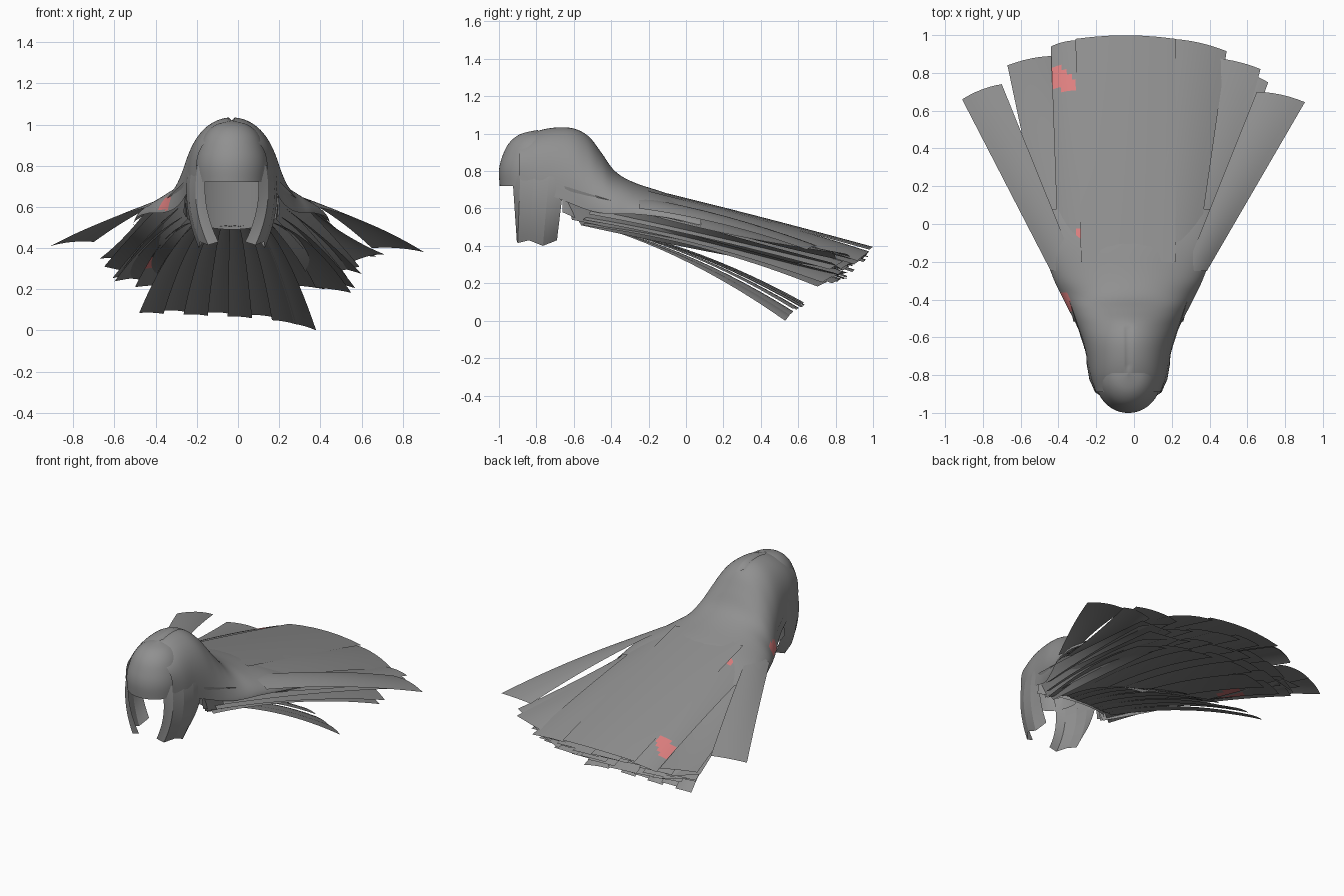
import bpy, math, random
from mathutils import Vector as V

if "Cube" in bpy.data.objects:
    bpy.data.objects.remove(bpy.data.objects["Cube"])

random.seed(4)
CX = -0.03  # centre line of the head


def material(name, rgb):
    m = bpy.data.materials.new(name)
    m.diffuse_color = (*rgb, 1)
    m.use_nodes = True
    m.node_tree.nodes["Principled BSDF"].inputs["Base Color"].default_value = m.diffuse_color
    return m


GREY = material("hair_grey", (0.28, 0.28, 0.28))
PINK = material("accent_pink", (0.75, 0.22, 0.22))


def sheet(name, rows, accent=None):
    """Surface through equal-length rows of points."""
    n = len(rows[0])
    verts = [p for r in rows for p in r]
    faces = [(i * n + j, i * n + j + 1, (i + 1) * n + j + 1, (i + 1) * n + j)
             for i in range(len(rows) - 1) for j in range(n - 1)]
    me = bpy.data.meshes.new(name)
    me.from_pydata(verts, [], faces)
    me.update()
    if sum(p.normal.z * p.area for p in me.polygons) < 0:
        me.flip_normals()
    me.materials.append(GREY)
    if accent:
        me.materials.append(PINK)
        for p in me.polygons:
            p.material_index = int(accent(p.center))
    me.shade_smooth()
    ob = bpy.data.objects.new(name, me)
    bpy.context.collection.objects.link(ob)
    return ob


def panel(name, ra, rb, ta, tb, bulge=(0, 0, 0.015), crown=0.01, rows=12, cols=6, accent=None):
    """Curved strand between two root points and two tip points."""
    ra, rb, ta, tb, bulge = map(V, (ra, rb, ta, tb, bulge))
    out = []
    for i in range(rows + 1):
        t = i / rows
        a = ra.lerp(ta, t) + bulge * 4 * t * (1 - t)
        b = rb.lerp(tb, t) + bulge * 4 * t * (1 - t)
        row = []
        for j in range(cols + 1):
            s = j / cols
            p = a.lerp(b, s)
            p.z += crown * 4 * s * (1 - s)
            p.y += crown * 5 * s * (1 - s) * t
            row.append(p)
        out.append(row)
    return sheet(name, out, accent)


def spline(pts, steps):
    """Catmull-Rom interpolation of number tuples."""
    out = []
    for i in range(len(pts) - 1):
        p = [pts[max(i - 1, 0)], pts[i], pts[i + 1], pts[min(i + 2, len(pts) - 1)]]
        for k in range(steps):
            t = k / steps
            out.append(tuple(0.5 * (2 * b + (c - a) * t + (2 * a - 5 * b + 4 * c - d) * t * t
                                    + (3 * b - a - 3 * c + d) * t ** 3) for a, b, c, d in zip(*p)))
    return out + [pts[-1]]


# Crown flowing into the cape: y, top z, half width, edge z, arch power
sections = [(-0.89, 0.965, 0.172, 0.76, 0.7), (-0.8, 1.012, 0.203, 0.70, 0.7),
            (-0.7, 1.033, 0.222, 0.66, 0.72), (-0.6, 1.028, 0.248, 0.62, 0.85),
            (-0.52, 0.985, 0.282, 0.59, 1.2), (-0.45, 0.895, 0.318, 0.575, 1.4),
            (-0.38, 0.80, 0.353, 0.57, 1.35), (-0.28, 0.74, 0.40, 0.57, 1.2),
            (-0.1, 0.68, 0.46, 0.55, 1.1), (0.08, 0.61, 0.48, 0.51, 1.0)]
rows = []
for y, zt, hw, ze, p in spline(sections, 5):
    row = []
    for j in range(49):
        a = math.pi * (j / 48 - 0.5)
        z = ze + (zt - ze) * max(math.cos(a), 0) ** p
        if -0.78 < y < -0.54 and j == 24:  # centre parting
            z -= 0.015
        row.append(V((CX + hw * math.sin(a), y, z)))
    rows.append(row)
sheet("crown", rows, accent=lambda c: c.x < -0.315 and -0.46 < c.y < -0.37 and 0.585 < c.z < 0.65)

# Rounded fringe across the forehead
fringe = spline([(0, 1.02), (0.45, 0.998), (0.75, 0.948), (0.93, 0.87), (1, 0.8), (0.98, 0.72)], 5)
rows = []
for r, z in fringe:
    row = []
    for j in range(37):
        a = math.radians(-90 + 180 * j / 36)
        row.append(V((CX + 0.178 * r * math.sin(a), -0.79 - 0.21 * r * max(math.cos(a), 0) ** 0.9, z)))
    rows.append(row)
sheet("fringe", rows)

# Nape wall closing the back of the head
rows = []
for i in range(9):
    t = i / 8
    row = []
    for j in range(25):
        a = math.pi * (j / 24 - 0.5)
        c = math.cos(a)
        row.append(V((CX + (0.215 + 0.02 * t) * math.sin(a), -0.66 + (0.16 + 0.04 * t) * c,
                      0.76 * (1 - t) + (0.58 - 0.09 * c) * t)))
    rows.append(row)
sheet("nape", rows)

# Side locks framing the face: offset and y at the top; offset, y and z at the tip
top = [(0.12, -0.93), (0.165, -0.885), (0.19, -0.81), (0.208, -0.73), (0.222, -0.645)]
tip = [(0.065, -0.905, 0.43), (0.115, -0.90, 0.415), (0.155, -0.84, 0.43),
       (0.16, -0.765, 0.40), (0.14, -0.69, 0.43)]
for side, label in ((-1, "left"), (1, "right")):
    for k in range(4):
        (xa, ya), (xb, yb) = top[k], top[k + 1]
        (ua, va, wa), (ub, vb, wb) = tip[k], tip[k + 1]
        panel(f"side_lock_{label}_{k + 1}",
              (CX + side * xa, ya, 0.80), (CX + side * xb, yb, 0.80),
              (CX + side * ua, va, wa), (CX + side * ub, vb, wb),
              bulge=(side * 0.032, 0, 0), crown=0, cols=4)

# Broad upper cape panels
panel("cape_centre", (-0.28, -0.2, 0.69), (0.22, -0.2, 0.69), (-0.31, 0.98, 0.38), (0.22, 0.98, 0.38),
      bulge=(0, 0, 0.005), crown=0.015)


def pink_patch(c):
    tail = 0.71 < c.y < 0.83 - max(0, c.x + 0.38) and c.x < -0.31
    fleck = -0.1 < c.y < -0.02 and -0.305 < c.x < -0.275
    return tail or fleck


# The left inner panel has a plain backing just beneath it
for name, dz, rule in (("cape_left_inner", 0, pink_patch), ("cape_left_backing", -0.006, None)):
    panel(name, (-0.40, -0.2, 0.63 + dz), (-0.2, -0.2, 0.69 + dz), (-0.44, 0.94, 0.335 + dz),
          (-0.27, 0.97, 0.37 + dz), rows=40, cols=20, accent=rule)
panel("cape_right_inner", (0.15, -0.2, 0.69), (0.33, -0.2, 0.635), (0.2, 0.98, 0.37), (0.49, 0.915, 0.32))
panel("cape_left_outer", (-0.45, -0.2, 0.575), (-0.28, -0.2, 0.66), (-0.67, 0.84, 0.35), (-0.41, 0.89, 0.325),
      bulge=(0, 0, -0.015))
panel("cape_right_outer", (0.22, -0.2, 0.66), (0.39, -0.2, 0.575), (0.40, 0.88, 0.33), (0.67, 0.82, 0.36),
      bulge=(0, 0, -0.015))
panel("cape_right_under", (0.30, -0.2, 0.60), (0.38, -0.2, 0.565), (0.55, 0.80, 0.33), (0.71, 0.75, 0.37),
      bulge=(0, 0, -0.015))

# Flyaway wings at both sides
panel("wing_left", (-0.44, -0.25, 0.60), (-0.30, -0.25, 0.66), (-0.91, 0.66, 0.41), (-0.70, 0.74, 0.43))
panel("wing_right", (0.27, -0.25, 0.66), (0.385, -0.25, 0.60), (0.65, 0.70, 0.40), (0.905, 0.645, 0.38),
      bulge=(0, 0, 0.025))


# Fanned layers underneath: each is an arch of overlapping strands
def fan(name, n, root, tips, bulge):
    rhw, ry, rzc, rze = root
    x0, x1, yc, ye, zc, ze = tips

    def root_at(s):
        c = max(0, 1 - (2 * s - 1) ** 2)
        return V((CX + rhw * (2 * s - 1), ry - 0.1 + 0.1 * c, rze + (rzc - rze) * c))

    def tip_at(s):
        c = 1 - (2 * s - 1) ** 2
        return V((x0 + (x1 - x0) * s, ye + (yc - ye) * c, ze + (zc - ze) * c))

    for k in range(n):
        a, b = max(0, (k - 0.15) / n), min(1, (k + 1.15) / n)
        j = V((0, random.uniform(-0.05, 0.03), random.uniform(-0.02, 0.015)))
        panel(f"{name}_{k + 1}", root_at(a), root_at(b), tip_at(a) + j,
              tip_at(b) + j + V((0, 0, -0.008)), bulge=(0, 0, bulge), crown=0.004, rows=20, cols=6,
              accent=lambda c: -0.445 < c.x < -0.375 and 0.305 < c.z < 0.358 and c.y < 0.6)


fan("upper_layer", 8, (0.29, -0.42, 0.68, 0.57), (-0.61, 0.60, 0.95, 0.80, 0.34, 0.27), 0.015)
fan("middle_layer", 8, (0.26, -0.45, 0.60, 0.54), (-0.60, 0.57, 0.88, 0.74, 0.29, 0.23), 0.03)
fan("inner_layer", 7, (0.24, -0.46, 0.54, 0.51), (-0.50, 0.55, 0.84, 0.74, 0.23, 0.20), 0.045)

# Lowest trailing strands
N = 8
for k in range(N):
    a, b = k / N, (k + 1.1) / N if k < N - 1 else 1
    drop = 0.015 * (k % 2) if 0 < k < N - 1 else 0

    def low(s):
        return V((-0.48 + 0.86 * s, 0.63 - 0.10 * s * s, 0.085 - 0.035 * s - 0.05 * s ** 6 + drop))

    panel(f"trailing_strand_{k + 1}", (CX - 0.19 + 0.36 * a, -0.47, 0.505), (CX - 0.19 + 0.36 * b, -0.47, 0.505),
          low(a), low(b), bulge=(0, 0, 0.05), crown=0.004, cols=4)

# Side drapes closing the flanks: upright at the neck, flattening towards the tips
for side, label in ((-1, "left"), (1, "right")):
    for k in range(2):
        panel(f"side_drape_{label}_{k + 1}",
              (CX + side * (0.235 - 0.02 * k), -0.65, 0.72 - 0.06 * k),
              (CX + side * (0.215 - 0.02 * k), -0.61 + 0.05 * k, 0.54 - 0.03 * k),
              (CX + side * (0.62 - 0.06 * k), 0.78, 0.31 - 0.05 * k),
              (CX + side * (0.44 - 0.06 * k), 0.84, 0.27 - 0.03 * k),
              bulge=(side * 0.02, 0, -0.01), crown=0.0)
